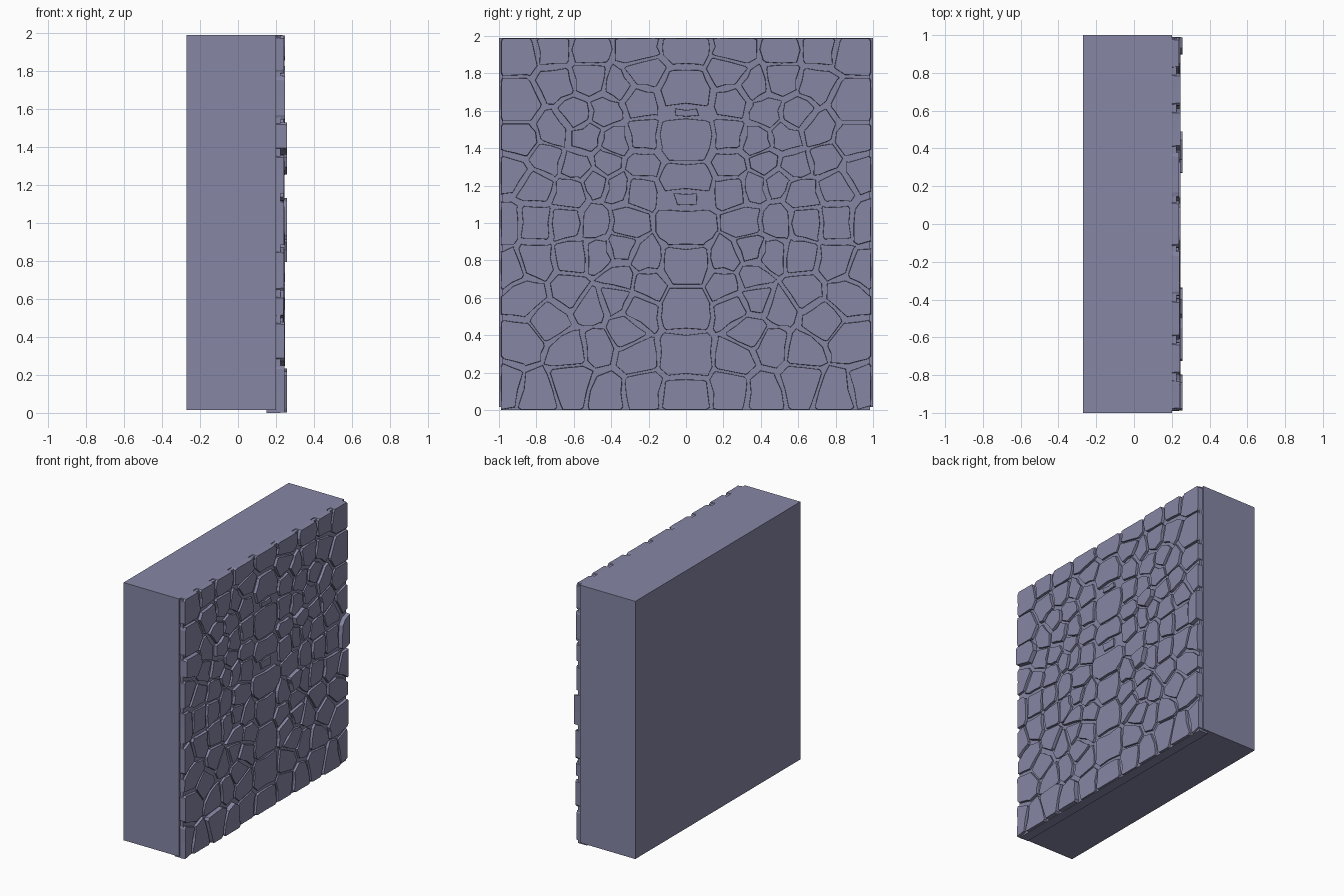
import bpy, bmesh, math, random
from mathutils import Vector

if "Cube" in bpy.data.objects:
    bpy.data.objects.remove(bpy.data.objects["Cube"])

random.seed(4)
GAP = 0.009          # half width of the mortar joint
Y_EDGE, Z_TOP = 0.99, 1.99

# Stones on the centre line: height, size bias
MIDDLE = [(1.94, 0), (1.70, .006), (1.60, 0), (1.45, .012), (1.22, .008), (1.11, .008),
          (1.00, .014), (.78, .008), (.55, .008), (.29, .008), (.08, .004)]
# Stones on one half: (y, z), mirrored to the other half
UPPER = [(.27, 1.92), (.51, 1.93), (.72, 1.93), (.88, 1.91), (.24, 1.80), (.36, 1.73),
         (.51, 1.77), (.26, 1.65), (.42, 1.60), (.60, 1.58), (.70, 1.74), (.88, 1.65),
         (.24, 1.46), (.37, 1.44), (.54, 1.45), (.70, 1.50), (.88, 1.43), (.24, 1.31),
         (.42, 1.31), (.58, 1.31), (.75, 1.34), (.92, 1.27), (.25, 1.17), (.37, 1.20),
         (.48, 1.22), (.61, 1.16), (.81, 1.20)]
LOWER = [(.31, 1.00), (.49, 1.00), (.63, 1.00), (.81, 1.00), (.97, 1.00), (.22, .82),
         (.34, .86), (.47, .83), (.60, .82), (.81, .80), (.95, .75), (.20, .66),
         (.36, .71), (.25, .54), (.38, .59), (.50, .55), (.62, .63), (.86, .61),
         (.72, .48), (.88, .36), (.33, .42), (.27, .28), (.47, .34), (.62, .32),
         (.82, .09), (.42, .10), (.24, .11), (.60, .15), (.95, .12)]

seeds = [(Vector((0, z)), w) for z, w in MIDDLE]
for y, z in UPPER + LOWER:
    seeds += [(Vector((y, z)), 0), (Vector((-y, z)), 0)]

# Blue-grey stone colour
stone = bpy.data.materials.new("blue_grey_stone")
stone.diffuse_color = (.238, .238, .375, 1)
stone.use_nodes = True
stone.node_tree.nodes["Principled BSDF"].inputs["Base Color"].default_value = stone.diffuse_color


def clip(poly, point, normal):
    """Keep the part of a polygon behind a line."""
    out = []
    for i, a in enumerate(poly):
        b = poly[(i + 1) % len(poly)]
        da, db = (a - point).dot(normal), (b - point).dot(normal)
        if da <= 0:
            out.append(a)
        if da * db < 0:
            out.append(a + (b - a) * (da / (da - db)))
    return out


def cell(i):
    """Outline of one stone, leaving a joint to its neighbours."""
    c, w = seeds[i]
    e = .065 if i in (2, 5) else Y_EDGE   # two small wedge stones
    poly = [Vector(p) for p in ((-e, 0), (e, 0), (e, Z_TOP), (-e, Z_TOP))]
    for j, (o, wo) in enumerate(seeds):
        d = o - c
        if j == i or d.length > 0.9:
            continue
        n = d.normalized()
        poly = clip(poly, c + n * (d.length / 2 + (w - wo) / (2 * d.length) - GAP), n)
        if len(poly) < 3:
            return []
    return poly


def rough(poly, centre):
    """Chip the corners and edges, the same way on both halves."""
    out = []
    for i, a in enumerate(poly):
        b = poly[(i + 1) % len(poly)]
        pts = [a]
        if (b - a).length > 0.09:
            pts = [a.lerp(b, .08), a.lerp(b, .5), a.lerp(b, .92)]
        for p in pts:
            h = math.sin(abs(p.x) * 91 + p.y * 57)
            k = 0 if abs(p.x) > .985 or p.y < .005 or p.y > 1.985 else .008 * h
            out.append(p + (p - centre).normalized() * k)
    return out


def make_object(name, bm):
    bmesh.ops.recalc_face_normals(bm, faces=bm.faces)
    me = bpy.data.meshes.new(name)
    bm.to_mesh(me)
    bm.free()
    me.materials.append(stone)
    ob = bpy.data.objects.new(name, me)
    bpy.context.collection.objects.link(ob)
    return ob


def box(name, lo, hi):
    bm = bmesh.new()
    bmesh.ops.create_cube(bm, size=1)
    for v in bm.verts:
        v.co = [lo[k] + (v.co[k] + .5) * (hi[k] - lo[k]) for k in range(3)]
    return make_object(name, bm)


# Wall body and mortar plate behind the stones
box("wall_body", (-.27, -1, .015), (.20, 1, 1.99))
box("mortar_plate", (.15, -.985, 0), (.225, .985, 1.985))

# Stone facing with slightly varied depth
bm = bmesh.new()
for i, (c, w) in enumerate(seeds):
    outline = cell(i)
    if not outline:
        continue
    centre = sum(outline, Vector((0, 0))) / len(outline)
    outline = rough(outline, centre)
    depth = random.choice([.236, .239, .241, .243, .245, .247])
    if random.random() < .05:
        depth = .258
    back = [bm.verts.new((.20, p.x, p.y)) for p in outline]
    front = []
    for p in outline:
        q = p + (centre - p).normalized() * .004
        front.append(bm.verts.new((depth, q.x, q.y)))
    bm.faces.new(front)
    bm.faces.new(back[::-1])
    n = len(outline)
    for k in range(n):
        bm.faces.new((back[k], back[(k + 1) % n], front[(k + 1) % n], front[k]))
make_object("facing_stones", bm)
